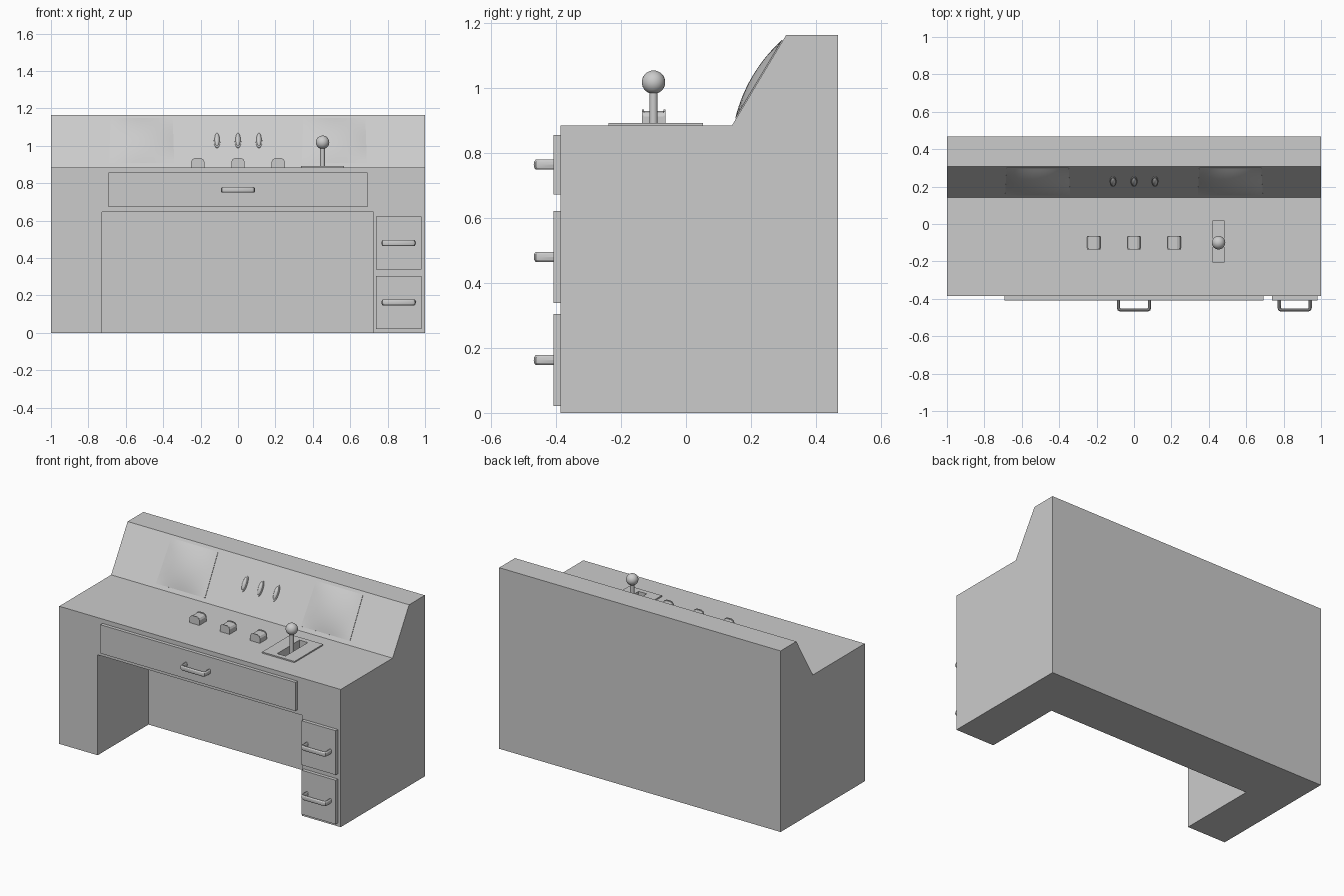
import bpy, bmesh, math
from mathutils import Matrix, Vector

if "Cube" in bpy.data.objects:
    bpy.data.objects.remove(bpy.data.objects["Cube"])

FRONT, BACK, DESK, TOP = -0.386, 0.468, 0.884, 1.163
SLOPE_Y0, SLOPE_Y1 = 0.141, 0.308
TILT = math.atan2(TOP - DESK, SLOPE_Y1 - SLOPE_Y0)
# local frame of the sloped panel: x across, y up the slope, z outward
PANEL = Matrix.Translation((0, SLOPE_Y0, DESK)) @ Matrix.Rotation(TILT, 4, 'X')


def make(name, bm, smooth=False):
    bmesh.ops.recalc_face_normals(bm, faces=bm.faces)
    me = bpy.data.meshes.new(name)
    bm.to_mesh(me)
    bm.free()
    ob = bpy.data.objects.new(name, me)
    bpy.context.collection.objects.link(ob)
    if smooth:
        shade(ob)
    return ob


def shade(ob):
    bpy.ops.object.select_all(action='DESELECT')
    ob.select_set(True)
    bpy.context.view_layer.objects.active = ob
    bpy.ops.object.shade_smooth_by_angle(angle=math.radians(35))


def box(name, x0, x1, y0, y1, z0, z1):
    bm = bmesh.new()
    m = Matrix.Translation(((x0 + x1) / 2, (y0 + y1) / 2, (z0 + z1) / 2))
    bmesh.ops.create_cube(bm, size=1, matrix=m @ Matrix.Diagonal((x1 - x0, y1 - y0, z1 - z0, 1)))
    return make(name, bm)


def extrude(name, points, direction):
    bm = bmesh.new()
    face = bm.faces.new([bm.verts.new(p) for p in points])
    new = bmesh.ops.extrude_face_region(bm, geom=[face])['geom']
    bmesh.ops.translate(bm, vec=direction, verts=[v for v in new if isinstance(v, bmesh.types.BMVert)])
    return make(name, bm)


def cut(ob, cutter):
    mod = ob.modifiers.new("cut", 'BOOLEAN')
    mod.operation, mod.solver, mod.object = 'DIFFERENCE', 'EXACT', cutter
    bpy.context.view_layer.objects.active = ob
    bpy.ops.object.modifier_apply(modifier=mod.name)


# desk body with knee space
profile = [(FRONT, 0), (BACK, 0), (BACK, TOP), (SLOPE_Y1, TOP), (SLOPE_Y0, DESK), (FRONT, DESK)]
body = extrude("console_body", [(-1, y, z) for y, z in profile], Vector((2, 0, 0)))
knee = box("knee_cutter", -0.727, 0.725, FRONT - 0.1, 0.13, -0.1, 0.645)
slot = box("slot_cutter", 0.423, 0.482, -0.206, 0.02, DESK - 0.06, DESK + 0.1)
plate = box("lever_plate", 0.338, 0.568, -0.238, 0.053, DESK, DESK + 0.008)
cut(body, knee)
cut(body, slot)
cut(plate, slot)
for c in (knee, slot):
    bpy.data.objects.remove(c)


# drawers and their oval-section pull handles
def handle(name, x, z):
    cu = bpy.data.curves.new(name, 'CURVE')
    cu.dimensions, cu.bevel_depth, cu.bevel_resolution = '3D', 0.009, 3
    cu.use_fill_caps = True
    half = [(-0.083, -0.4), (-0.083, -0.447), (-0.080, -0.456), (-0.071, -0.46)]
    pts = half + [(-a, b) for a, b in reversed(half)]
    sp = cu.splines.new('POLY')
    sp.points.add(len(pts) - 1)
    for p, (a, b) in zip(sp.points, pts):
        p.co = (a, b, 0, 1)
    ob = bpy.data.objects.new(name, cu)
    bpy.context.collection.objects.link(ob)
    ob.location, ob.scale = (x, 0, z), (1, 1, 1.8)
    bpy.ops.object.select_all(action='DESELECT')
    ob.select_set(True)
    bpy.context.view_layer.objects.active = ob
    bpy.ops.object.convert(target='MESH')
    shade(bpy.context.view_layer.objects.active)


for name, x0, x1, z0, z1 in [("wide_drawer", -0.693, 0.693, 0.672, 0.856),
                             ("upper_drawer", 0.738, 0.98, 0.338, 0.622),
                             ("lower_drawer", 0.738, 0.98, 0.021, 0.304)]:
    box(name, x0, x1, -0.408, FRONT, z0, z1)
    handle(name + "_handle", (x0 + x1) / 2, (z0 + z1) / 2)


# bulging screens on the sloped panel
def screen(name, cx):
    n, hw, v0, v1 = 16, 0.174, 0.026, 0.306
    bm = bmesh.new()
    bmesh.ops.create_grid(bm, x_segments=n, y_segments=n, size=1)
    for v in bm.verts:
        a, b = v.co.x, v.co.y
        h = 0.003 + 0.021 * (1 - a * a) * (1 - b * b)
        v.co = (cx + a * (hw - 0.004 * (b + 1)), v0 + (b + 1) / 2 * (v1 - v0), h)
    rim = [e for e in bm.edges if e.is_boundary]
    new = bmesh.ops.extrude_edge_only(bm, edges=rim)['geom']
    for v in new:
        if isinstance(v, bmesh.types.BMVert):
            v.co.z = -0.004
    bmesh.ops.holes_fill(bm, edges=[e for e in bm.edges if e.is_boundary], sides=0)
    bm.transform(PANEL)
    make(name, bm, True)


screen("left_screen", -0.515)
screen("right_screen", 0.515)

# oval indicator lamps with thin rims
for i, x in enumerate((-0.112, 0, 0.112)):
    at = PANEL @ Matrix.Translation((x, 0.171, 0))
    bm = bmesh.new()
    bmesh.ops.create_uvsphere(bm, u_segments=24, v_segments=12, radius=1,
                              matrix=at @ Matrix.Diagonal((0.014, 0.043, 0.016, 1)))
    make(f"lamp_{i}", bm, True)
    bm = bmesh.new()
    bmesh.ops.create_cone(bm, cap_ends=True, segments=24, radius1=1, radius2=1, depth=1,
                          matrix=at @ Matrix.Diagonal((0.018, 0.05, 0.010, 1)))
    make(f"lamp_rim_{i}", bm, True)

# desk buttons: arched cheeks with a slightly lower cap between them
arch = [(-0.035, 0), (0.035, 0), (0.035, 0.032), (0.028, 0.044), (0.015, 0.05),
        (-0.015, 0.05), (-0.028, 0.044), (-0.035, 0.032)]
for i, x in enumerate((-0.215, 0, 0.215)):
    for part, y, d, s in (("front", -0.135, 0.006, 1), ("cap", -0.129, 0.06, 0.9), ("rear", -0.069, 0.006, 1)):
        extrude(f"button_{i}_{part}", [(x + a, y, DESK + b * s) for a, b in arch], Vector((0, d, 0)))

# lever with ball knob
bm = bmesh.new()
bmesh.ops.create_cone(bm, cap_ends=True, segments=20, radius1=0.0125, radius2=0.0125, depth=0.19,
                      matrix=Matrix.Translation((0.452, -0.1, DESK + 0.035)))
make("lever_stem", bm, True)
bm = bmesh.new()
bmesh.ops.create_uvsphere(bm, u_segments=24, v_segments=16, radius=0.036,
                          matrix=Matrix.Translation((0.452, -0.1, 1.018)))
make("lever_knob", bm, True)
